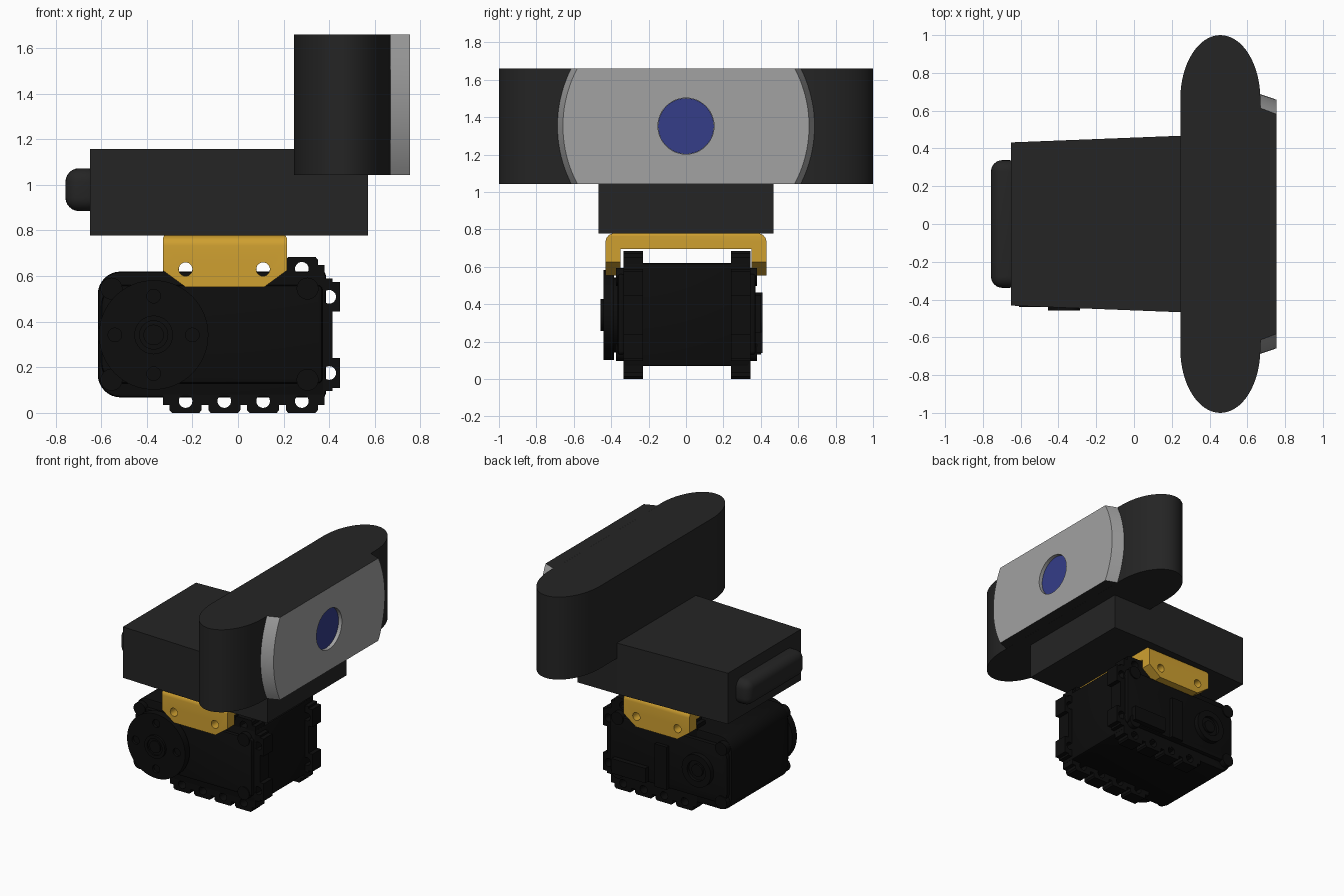
import bpy, bmesh
from math import sin, cos, pi, asin

if "Cube" in bpy.data.objects:
    bpy.data.objects.remove(bpy.data.objects["Cube"])


def material(name, rgb):
    m = bpy.data.materials.new(name)
    m.diffuse_color = (*rgb, 1)
    m.use_nodes = True
    m.node_tree.nodes["Principled BSDF"].inputs["Base Color"].default_value = m.diffuse_color
    return m


BLACK = material("casing_black", (0.018, 0.018, 0.018))
DARK = material("servo_black", (0.004, 0.004, 0.004))
GOLD = material("bracket_gold", (0.62, 0.35, 0.03))
SILVER = material("plate_grey", (0.36, 0.36, 0.36))
BLUE = material("lens_blue", (0.035, 0.047, 0.25))


def add_prism(bm, pts, axis, a, b, pts2=None):
    """Extrude a 2D outline along an axis from a to b (pts2 = outline at b)."""
    def place(p, t):
        return {'x': (t, p[0], p[1]), 'y': (p[0], t, p[1]), 'z': (p[0], p[1], t)}[axis]
    lo = [bm.verts.new(place(p, a)) for p in pts]
    hi = [bm.verts.new(place(p, b)) for p in (pts2 or pts)]
    n = len(lo)
    bm.faces.new(lo)
    bm.faces.new(hi)
    for i in range(n):
        bm.faces.new((lo[i], lo[(i + 1) % n], hi[(i + 1) % n], hi[i]))


def build(name, mat, prisms):
    bm = bmesh.new()
    for p in prisms:
        add_prism(bm, *p)
    bmesh.ops.recalc_face_normals(bm, faces=bm.faces)
    me = bpy.data.meshes.new(name)
    bm.to_mesh(me)
    bm.free()
    ob = bpy.data.objects.new(name, me)
    bpy.context.collection.objects.link(ob)
    if mat:
        me.materials.append(mat)
    return ob


def activate(ob):
    bpy.ops.object.select_all(action='DESELECT')
    ob.select_set(True)
    bpy.context.view_layer.objects.active = ob


def boolean(ob, prisms, op='DIFFERENCE'):
    cutter = build("cutter", None, prisms)
    cutter.hide_render = True
    m = ob.modifiers.new("cut", 'BOOLEAN')
    m.object, m.operation, m.solver = cutter, op, 'EXACT'
    activate(ob)
    bpy.ops.object.modifier_apply(modifier=m.name)
    bpy.data.objects.remove(cutter)


def bevel(ob, width, segments):
    m = ob.modifiers.new("bevel", 'BEVEL')
    m.width, m.segments, m.limit_method = width, segments, 'ANGLE'
    m.angle_limit = 0.7
    activate(ob)
    bpy.ops.object.modifier_apply(modifier=m.name)


def smooth(ob):
    activate(ob)
    bpy.ops.object.shade_smooth_by_angle(angle=0.6)


def circle(cx, cy, r, n=32):
    return [(cx + r * cos(2 * pi * i / n), cy + r * sin(2 * pi * i / n)) for i in range(n)]


def rect(x0, y0, x1, y1):
    return [(x0, y0), (x1, y0), (x1, y1), (x0, y1)]


def round_rect(x0, y0, x1, y1, radii, n=8):
    """Radii in order: lower right, upper right, upper left, lower left."""
    corners = [(x1, y0, -1, 1, -pi / 2), (x1, y1, -1, -1, 0),
               (x0, y1, 1, -1, pi / 2), (x0, y0, 1, 1, pi)]
    pts = []
    for (x, y, sx, sy, a), r in zip(corners, radii):
        if r == 0:
            pts.append((x, y))
            continue
        for i in range(n + 1):
            t = a + pi / 2 * i / n
            pts.append((x + sx * r + r * cos(t), y + sy * r + r * sin(t)))
    return pts


# camera body: flat faces with half-ellipse ends
CAM_LO, CAM_HI, CAM_Z = 1.043, 1.66, 1.352
outline = [(0.457 + 0.212 * cos(i * pi / 32), s * (0.66 + 0.34 * sin(i * pi / 32)))
           for s in (1, -1) for i in (range(33) if s == 1 else range(32, -1, -1))]
smooth(build("camera_body", BLACK, [(outline, 'z', CAM_LO, CAM_HI)]))


# camera face plate: cone slice trimmed level with the body, recessed for the lens
def trimmed_disc(r, n=20):
    h = (CAM_HI - CAM_LO) / 2
    a = asin(h / r)
    right = [(r * cos(-a + 2 * a * i / n), CAM_Z + r * sin(-a + 2 * a * i / n)) for i in range(n + 1)]
    return right + [(-y, z) for y, z in reversed(right)]


plate = build("face_plate", SILVER, [(trimmed_disc(0.69), 'x', 0.66, 0.755, trimmed_disc(0.658))])
boolean(plate, [(circle(0, CAM_Z, 0.15, 48), 'x', 0.715, 0.8)])
plate.data.materials.append(BLACK)
for f in plate.data.polygons:
    if abs(f.normal.z) > 0.9 and (f.center.z > 1.64 or f.center.z < 1.06):
        f.material_index = 1
smooth(plate)
smooth(build("lens", BLUE, [(circle(0, CAM_Z, 0.149, 48), 'x', 0.70, 0.728)]))

# mounting arm under the camera, with rounded hinge bar behind
arm = [(-0.65, -0.432), (0.245, -0.467), (0.57, -0.467), (0.57, 0.467), (0.245, 0.467), (-0.65, 0.432)]
build("mount_arm", BLACK, [(arm, 'z', 0.777, 1.158)])
bar = build("hinge_bar", BLACK, [(rect(-0.757, 0.885, -0.60, 1.073), 'y', -0.338, 0.338)])
bevel(bar, 0.06, 6)
smooth(bar)

# U bracket: bent strip trimmed to a chamfered side outline and drilled
TAB_X = (-0.23, -0.06, 0.11, 0.28)
arc = [(0.385 + 0.045 * cos(i * pi / 12), 0.733 + 0.045 * sin(i * pi / 12)) for i in range(7)]
half = [(0.35, 0.695), (0.35, 0.5), (0.43, 0.5)] + arc
u_shape = half + [(-y, z) for y, z in reversed(half)]
bracket = build("bracket", GOLD, [(u_shape, 'x', -0.4, 0.3)])
side = [(-0.33, 0.625), (-0.23, 0.552), (0.115, 0.552), (0.215, 0.625),
        (0.215, 0.765), (0.202, 0.79), (-0.317, 0.79), (-0.33, 0.765)]
boolean(bracket, [(side, 'y', -0.6, 0.6)], 'INTERSECT')
boolean(bracket, [(circle(x, 0.63, 0.03, 24), 'y', -0.6, 0.6) for x in (TAB_X[0], TAB_X[2])])
smooth(bracket)

# servo core
core = build("servo_core", DARK, [(round_rect(-0.615, 0.068, 0.385, 0.62, (0, 0, 0.1, 0.1)), 'y', -0.335, 0.34)])
bevel(core, 0.015, 2)
smooth(core)

# servo flanges: notched plates with drilled tabs, one near each side
lower = [(-0.33, 0.035)]
for x in TAB_X:
    lower += [(x - 0.07, 0.035), (x - 0.07, 0.012), (x - 0.06, 0), (x + 0.06, 0),
              (x + 0.07, 0.012), (x + 0.07, 0.035)]
lower += [(0.38, 0.035), (0.38, 0.095), (0.415, 0.095), (0.415, 0.11),
          (0.447, 0.11), (0.447, 0.24), (0.415, 0.24)]
flange = lower + [(x, 0.684 - z) for x, z in reversed(lower)]
holes = [(x, z) for x in TAB_X for z in (0.052, 0.632)] + [(0.4, 0.175), (0.4, 0.509)]
for label, y0, y1 in (("front", -0.334, -0.23), ("back", 0.24, 0.344)):
    ob = build(label + "_flange", DARK, [(flange, 'y', y0, y1)])
    boolean(ob, [(circle(x, z, 0.03, 24), 'y', y0 - 0.1, y1 + 0.1) for x, z in holes])
    smooth(ob)

# side covers and corner screws
HX, HZ = -0.37, 0.342
for label, y0, y1 in (("front", -0.33, -0.365), ("back", 0.33, 0.372)):
    cover = build(label + "_cover", DARK,
                  [(round_rect(-0.6, 0.13, 0.37, 0.56, (0.02, 0.02, 0.09, 0.09)), 'y', y0, y1)])
    bevel(cover, 0.012, 2)
    smooth(cover)
    s = 1 if y1 > 0 else -1
    smooth(build(label + "_screws", DARK,
                 [(circle(x, z, 0.048), 'y', y0, y1 + s * 0.008) for x in (-0.555, 0.305) for z in (0.145, 0.545)]))

# output horn: disc, hub, centre screw and four drilled holes
horn = build("output_horn", DARK, [(circle(HX, HZ, 0.24, 64), 'y', -0.385, -0.44)])
boolean(horn, [(circle(HX + 0.17 * cos(k * pi / 2), HZ + 0.17 * sin(k * pi / 2), 0.03, 24), 'y', -0.42, -0.5)
               for k in range(4)])
smooth(horn)
smooth(build("horn_neck", DARK, [(circle(HX, HZ, 0.2, 48), 'y', -0.35, -0.386)]))
hub = build("horn_hub", DARK, [(circle(HX, HZ, 0.085), 'y', -0.43, -0.458)])
boolean(hub, [(circle(HX, HZ, 0.062), 'y', -0.446, -0.5)])
smooth(hub)
smooth(build("horn_screw", DARK, [(circle(HX, HZ, 0.045), 'y', -0.43, -0.455)]))

# idler boss and connector block on the back
idler = build("idler_boss", DARK, [(circle(HX, HZ, 0.12, 48), 'y', 0.36, 0.408)])
boolean(idler, [(circle(HX, HZ, 0.075), 'y', 0.385, 0.5)])
smooth(idler)
smooth(build("idler_screw", DARK, [(circle(HX, HZ, 0.045), 'y', 0.36, 0.4)]))
build("connector_blocks", DARK, [(rect(-0.12, 0.13, -0.02, 0.45), 'y', 0.36, 0.4),
                                 (rect(0.05, 0.14, 0.33, 0.25), 'y', 0.36, 0.41)])
